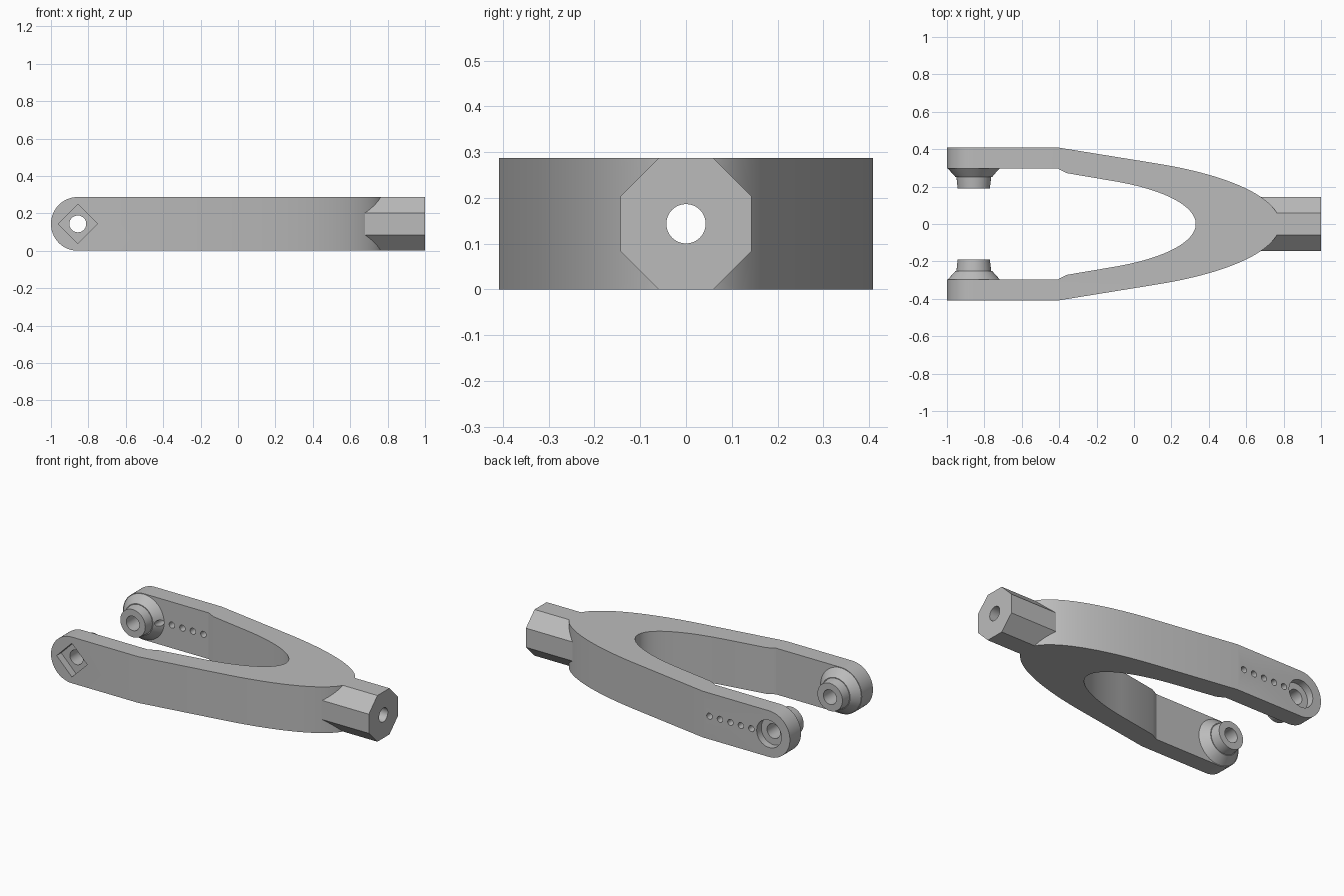
import bpy, bmesh
from math import cos, sin, acos, pi, radians
from mathutils import Matrix, Vector

cube = bpy.data.objects.get("Cube")
if cube:
    bpy.data.objects.remove(cube, do_unlink=True)

H = 0.287            # overall height
MID = H / 2
PIVOT_X = -1 + MID   # centre of the rounded arm ends

grey = bpy.data.materials.new("plain grey")
grey.use_nodes = True
grey.diffuse_color = (0.5, 0.5, 0.5, 1)
grey.node_tree.nodes["Principled BSDF"].inputs["Base Color"].default_value = grey.diffuse_color


def make_object(name, bm):
    bmesh.ops.recalc_face_normals(bm, faces=bm.faces)
    mesh = bpy.data.meshes.new(name)
    bm.to_mesh(mesh)
    bm.free()
    mesh.materials.append(grey)
    obj = bpy.data.objects.new(name, mesh)
    bpy.context.collection.objects.link(obj)
    return obj


def rod(name, start, end, r1, r2, sides=40, twist=0.0):
    """Cylinder, cone or prism running from start to end."""
    a, b = Vector(start), Vector(end)
    turn = Matrix.Rotation(pi / 2, 4, 'Y') if abs(b.x - a.x) > 0.01 else \
        Matrix.Rotation(-pi / 2 if b.y > a.y else pi / 2, 4, 'X')
    bm = bmesh.new()
    bmesh.ops.create_cone(bm, cap_ends=True, segments=sides, radius1=r1, radius2=r2,
                          depth=(b - a).length,
                          matrix=Matrix.Translation((a + b) / 2) @ turn @ Matrix.Rotation(twist, 4, 'Z'))
    return make_object(name, bm)


def combine(target, tool, operation):
    mod = target.modifiers.new(tool.name, 'BOOLEAN')
    mod.operation = operation
    mod.solver = 'EXACT'
    mod.object = tool
    with bpy.context.temp_override(object=target, active_object=target, selected_objects=[target]):
        bpy.ops.object.modifier_apply(modifier=mod.name)
    bpy.data.objects.remove(tool, do_unlink=True)


def half_ellipse(start_x, centre, a, b, steps=28):
    """Points from start_x on the +y side around the tip to the -y side."""
    t0 = acos((start_x - centre) / a)
    angles = [t0 * (1 - 2 * i / (2 * steps)) for i in range(2 * steps + 1)]
    return [(centre + a * cos(t), b * sin(t)) for t in angles]


# Fork body: wishbone outline, extruded upwards
outer = [(-1, 0.408), (-0.4, 0.408)] + half_ellipse(0.12, -0.5, 1.28, 0.37)
outer += [(-0.4, -0.408), (-1, -0.408)]
inner = [(-1, 0.298), (-0.41, 0.298), (-0.36, 0.272)] + half_ellipse(-0.1, -0.5, 0.83, 0.26)
inner += [(-0.36, -0.272), (-0.41, -0.298), (-1, -0.298)]
bm = bmesh.new()
base = bm.faces.new([bm.verts.new((x, y, 0)) for x, y in outer + inner[::-1]])
top = bmesh.ops.extrude_face_region(bm, geom=[base])["geom"]
bmesh.ops.translate(bm, verts=[g for g in top if isinstance(g, bmesh.types.BMVert)], vec=(0, 0, H))

# Round the free ends of both arms
ends = [e for e in bm.edges if all(v.co.x < -0.99 for v in e.verts)
        and abs(e.verts[0].co.z - e.verts[1].co.z) < 0.01]
bmesh.ops.bevel(bm, geom=ends, offset=MID - 0.0005, segments=14, profile=0.5,
                affect='EDGES', clamp_overlap=False)
fork = make_object("fork_body", bm)

# Octagonal stem
combine(fork, rod("stem", (0.5, 0, MID), (1, 0, MID), MID / cos(pi / 8), MID / cos(pi / 8),
                  8, pi / 8), 'UNION')

# Stepped pivot boss on the inside of each arm
for s in (1, -1):
    def at(y):
        return (PIVOT_X, s * y, MID)
    combine(fork, rod("boss_step", at(0.30), at(0.25), 0.142, 0.097), 'UNION')
    combine(fork, rod("boss_tip", at(0.27), at(0.19), 0.095, 0.086), 'UNION')

# Bores: pivot, stem, recesses for nut and bolt head
cuts = [
    rod("pivot_bore", (PIVOT_X, -0.6, MID), (PIVOT_X, 0.6, MID), 0.045, 0.045),
    rod("stem_bore", (0.2, 0, MID), (1.1, 0, MID), 0.043, 0.043),
    rod("square_recess", (PIVOT_X, -0.5, MID), (PIVOT_X, -0.363, MID), 0.105, 0.105, 4),
    rod("round_recess", (PIVOT_X, 0.363, MID), (PIVOT_X, 0.5, MID), 0.085, 0.085),
]
# Row of small holes through the back arm
for i in range(5):
    x = -0.735 + 0.072 * i
    cuts.append(rod("small_hole", (x, 0.2, MID), (x, 0.5, MID), 0.019, 0.019, 20))
for cutter in cuts:
    combine(fork, cutter, 'DIFFERENCE')

# Smooth curves, crisp edges
bpy.ops.object.select_all(action='DESELECT')
fork.select_set(True)
bpy.context.view_layer.objects.active = fork
bpy.ops.object.shade_smooth_by_angle(angle=radians(25))
